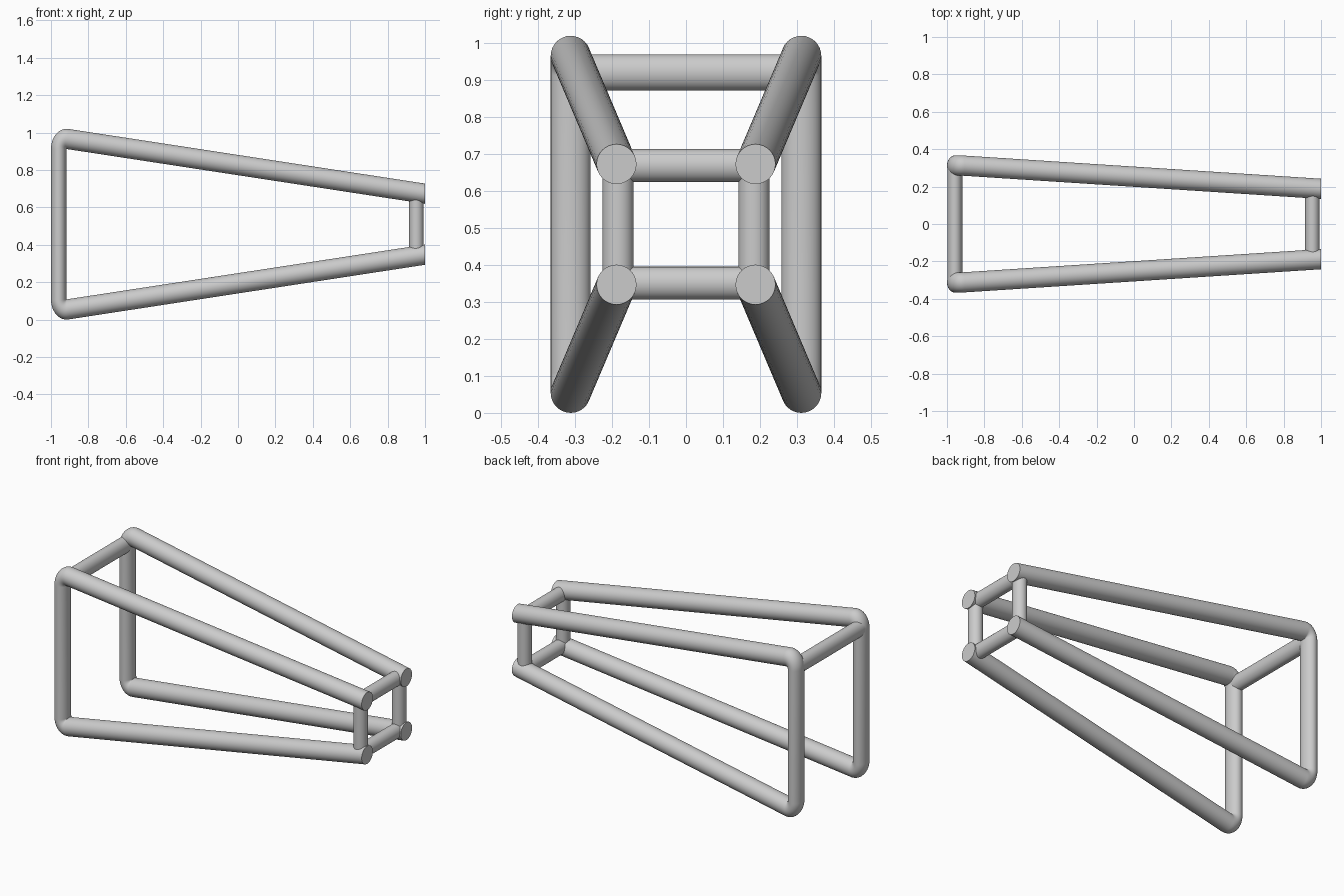
import bpy, bmesh
from math import sin, cos, radians, pi

if "Cube" in bpy.data.objects:
    bpy.data.objects.remove(bpy.data.objects["Cube"])

SEG = 32
MID = 0.51          # height of the horizontal symmetry plane
R = 0.054           # tube radius
RX = 0.0415         # tube half-width along x (posts are slightly flattened)


def smooth(ob):
    bpy.ops.object.select_all(action='DESELECT')
    bpy.context.view_layer.objects.active = ob
    ob.select_set(True)
    bpy.ops.object.shade_smooth_by_angle(angle=radians(40))


def side_frame():
    # each ring: centre x, y, z and the outward half-axis in the xz plane
    rings = [(1.0, 0.188, 0.673, 0.0, R)]
    for i in range(15):
        t = radians(98 - 98 * i / 14)
        ux, uz = -RX * cos(t), R * sin(t)
        rings.append((-0.917 + ux, 0.312, 0.912 + uz, ux, uz))
    # lower half is the upper half mirrored in height
    rings += [(x, y, 2 * MID - z, ux, -uz) for x, y, z, ux, uz in reversed(rings)]

    bm = bmesh.new()
    loops = []
    for x, y, z, ux, uz in rings:
        loops.append([bm.verts.new((x + ux * cos(a), y + R * sin(a), z + uz * cos(a)))
                      for a in (2 * pi * k / SEG for k in range(SEG))])
    for a, b in zip(loops, loops[1:]):
        for k in range(SEG):
            n = (k + 1) % SEG
            bm.faces.new((a[k], a[n], b[n], b[k]))
    bm.faces.new(loops[0])
    bm.faces.new(loops[-1])
    bmesh.ops.recalc_face_normals(bm, faces=bm.faces)
    me = bpy.data.meshes.new("side_frames")
    bm.to_mesh(me)
    bm.free()
    ob = bpy.data.objects.new("side_frames", me)
    bpy.context.collection.objects.link(ob)
    smooth(ob)
    mod = ob.modifiers.new("Mirror", 'MIRROR')
    mod.use_axis = (False, True, False)
    mod.use_mirror_merge = False


def rod(name, loc, length, rx, r, along_y):
    # elliptical rod, running along y or upright
    bpy.ops.mesh.primitive_cylinder_add(vertices=SEG, radius=1, depth=1, location=loc,
                                        rotation=(pi / 2 if along_y else 0, 0, 0))
    ob = bpy.context.object
    ob.name = name
    ob.scale = (rx, r, length)
    bpy.ops.object.transform_apply(location=False, rotation=True, scale=True)
    smooth(ob)


# bent side frames: two long bars joined by a tall post, both sides
side_frame()

# cross bar at the tall end
rod("tall_end_crossbar", (-0.958, 0, 0.921), 0.60, 0.040, 0.049, True)

# small rectangle at the narrow end
for name, s in (("upper", 1), ("lower", -1)):
    rod(f"narrow_end_{name}_crossbar", (0.954, 0, MID + s * 0.159), 0.36, 0.039, 0.0445, True)
for name, s in (("left", 1), ("right", -1)):
    rod(f"narrow_end_{name}_post", (0.954, s * 0.184, MID), 0.32, 0.039, 0.042, False)
